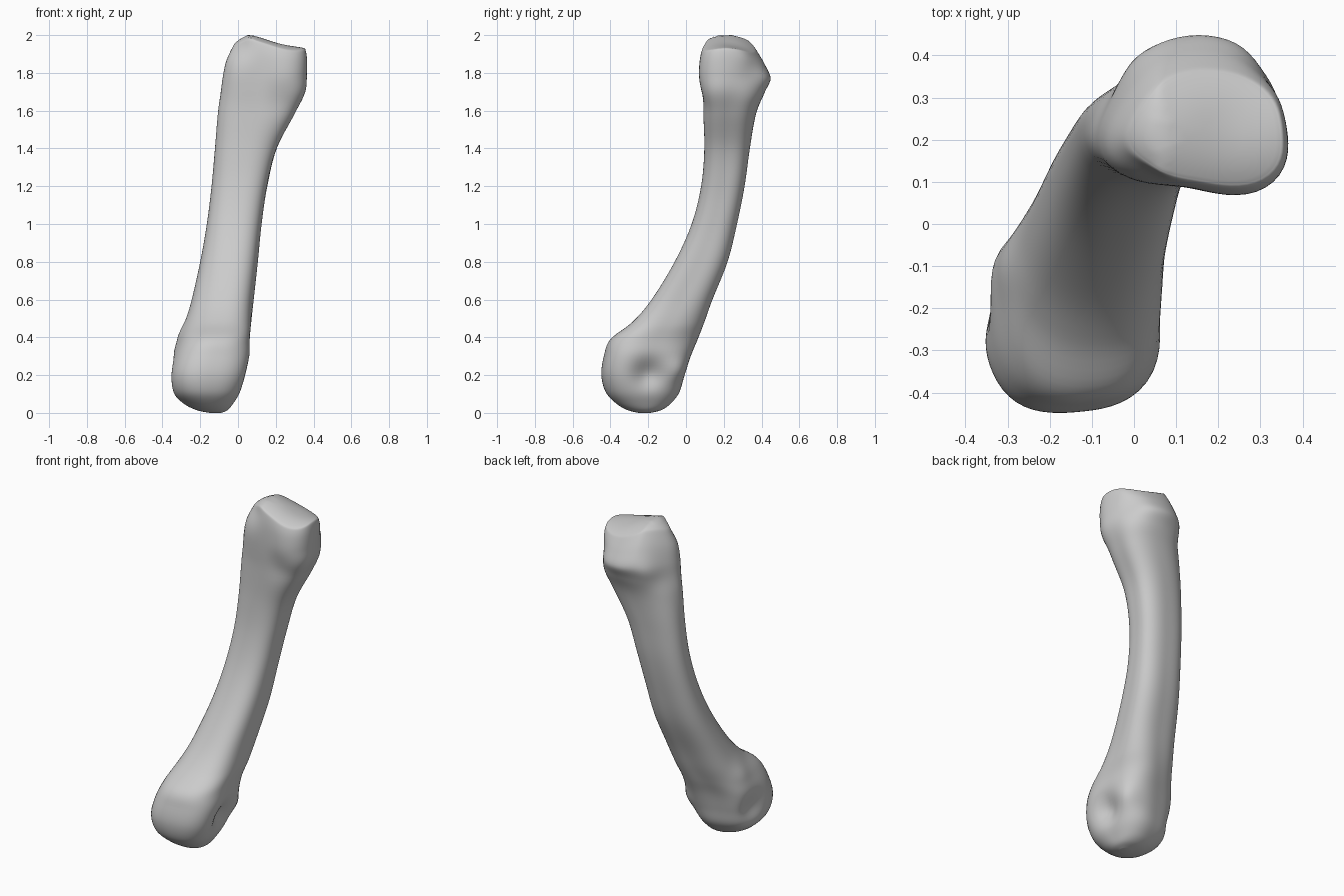
import bpy, bmesh
from math import sin, cos, pi, radians, exp
from mathutils import Vector

SEGS, STEPS = 64, 6

# Cross-sections: z, x min, x max, y min, y max, triangularity, apex angle, squareness, turn
HEAD = [
    (0.00, -0.15, -0.09, -0.25, -0.19, 0.00, 60, 2.0, 5),
    (0.015, -0.22, -0.055, -0.31, -0.13, 0.02, 60, 2.1, 8),
    (0.05, -0.29, -0.025, -0.37, -0.08, 0.03, 60, 2.4, 10),
    (0.11, -0.350, 0.012, -0.425, -0.035, 0.03, 60, 2.7, 10),
    (0.20, -0.370, 0.043, -0.448, -0.008, 0.03, 60, 2.9, 10),
    (0.30, -0.352, 0.062, -0.435, 0.025, 0.03, 58, 2.9, 10),
    (0.39, -0.315, 0.062, -0.400, 0.062, 0.03, 52, 2.7, 8),
    (0.48, -0.280, 0.070, -0.285, 0.097, 0.04, 48, 2.6, 4),
]
SHAFT = [
    (0.60, -0.245, 0.083, -0.182, 0.140, 0.05, 46, 2.6, 0),
    (0.80, -0.200, 0.105, -0.060, 0.220, 0.05, 46, 2.6, 0),
    (1.00, -0.165, 0.125, 0.030, 0.270, 0.04, 46, 2.6, 0),
    (1.20, -0.140, 0.155, 0.080, 0.310, 0.04, 50, 2.6, 0),
    (1.40, -0.122, 0.205, 0.097, 0.338, 0.04, 58, 2.6, 0),
    (1.58, -0.107, 0.298, 0.090, 0.370, 0.05, 68, 2.6, -4),
]
BASE = [
    (1.70, -0.092, 0.355, 0.075, 0.415, 0.08, 76, 2.5, -8),
    (1.81, -0.080, 0.365, 0.068, 0.448, 0.09, 80, 2.6, -10),
    (1.92, -0.062, 0.365, 0.073, 0.415, 0.08, 80, 2.6, -10),
    (1.99, -0.030, 0.357, 0.085, 0.375, 0.07, 80, 2.6, -10),
    (2.00, -0.010, 0.345, 0.097, 0.360, 0.07, 80, 2.6, -10),
]

# Local swellings and hollows: centre, radius, push
BUMPS = [
    ((0.06, -0.20, 0.20), 0.075, (-0.045, 0, 0)),     # right ligament pit
    ((-0.35, -0.16, 0.20), 0.085, (0.05, 0, 0)),      # left ligament pit
    ((-0.30, -0.10, 0.42), 0.07, (-0.01, 0, 0)),      # left tubercle
    ((0.02, -0.05, 0.22), 0.07, (0.02, 0.015, 0)),    # right tubercle
    ((0.00, 0.38, 1.74), 0.08, (-0.01, 0.012, 0)),    # back left swelling of the base
    ((0.33, 0.37, 1.80), 0.09, (-0.015, -0.015, 0)),  # back right slope of the base
    ((0.00, 0.10, 1.95), 0.08, (0.015, 0.02, 0)),     # front left flat of the base
    ((0.22, 0.09, 1.66), 0.08, (0, 0.012, 0)),        # hollow under the base rim
    ((0.23, 0.24, 1.96), 0.09, (0, 0, -0.012)),       # dished joint face
]


def catmull(a, b, c, d, t):
    return 0.5 * (2*b + (c - a)*t + (2*a - 5*b + 4*c - d)*t*t + (3*b - a - 3*c + d)*t**3)


def ring(row):
    """Rounded outline stretched to fill the given bounds."""
    z, x0, x1, y0, y1, tri, apex, n, turn = row
    pts = []
    for i in range(SEGS):
        a = 2 * pi * i / SEGS
        b = a - radians(turn)
        r = (abs(cos(b))**n + abs(sin(b))**n) ** (-1/n) * (1 + tri * cos(3 * (a - radians(apex))))
        pts.append((r * cos(a), r * sin(a)))
    lo = [min(p[k] for p in pts) for k in (0, 1)]
    hi = [max(p[k] for p in pts) for k in (0, 1)]
    return [Vector((x0 + (p[0] - lo[0]) / (hi[0] - lo[0]) * (x1 - x0),
                    y0 + (p[1] - lo[1]) / (hi[1] - lo[1]) * (y1 - y0), z)) for p in pts]


def top_height(x, y):
    """Sloping saddle that closes the upper end."""
    side = 0.24 * (x - 0.06) if x > 0.06 else 3.5 * (0.06 - x)**2 + 0.3 * (0.06 - x)
    return 2.003 - side - 2.2 * (y - 0.21)**2


def shape(p):
    if p.z > 1.6:
        u = (p.z - 1.6) / 0.4
        p = Vector((p.x, p.y, p.z + (top_height(p.x, p.y) - 2) * u * u))
    q = p.copy()
    for c, r, push in BUMPS:
        q += Vector(push) * exp(-((p - Vector(c)).length / r)**2)
    q.z = max(q.z, 0)
    return q


# Smoothly interpolate the sections along the bone
rows = HEAD + SHAFT + BASE
rings = []
for i in range(len(rows) - 1):
    nb = [rows[max(0, min(len(rows) - 1, i + k))] for k in (-1, 0, 1, 2)]
    for s in range(STEPS):
        rings.append(ring([catmull(*v, s / STEPS) for v in zip(*nb)]))
rings.append(ring(rows[-1]))

# Concentric rings fill the upper joint face
rim = rings[-1]
mid = sum(rim, Vector()) / SEGS
rings += [[mid.lerp(p, f) for p in rim] for f in (0.95, 0.85, 0.7, 0.5, 0.3, 0.1)]

# Skin the rings
bm = bmesh.new()
loops = [[bm.verts.new(shape(p)) for p in r] for r in rings]
for a, b in zip(loops, loops[1:]):
    for i in range(SEGS):
        j = (i + 1) % SEGS
        bm.faces.new((a[i], a[j], b[j], b[i]))
bm.faces.new(loops[0][::-1])
bm.faces.new(loops[-1])
bmesh.ops.recalc_face_normals(bm, faces=bm.faces)
mesh = bpy.data.meshes.new("long_bone")
bm.to_mesh(mesh)
bm.free()
bone = bpy.data.objects.new("long_bone", mesh)
bpy.context.collection.objects.link(bone)
bpy.context.view_layer.objects.active = bone
bone.select_set(True)
bpy.ops.object.shade_smooth_by_angle(angle=radians(50))
